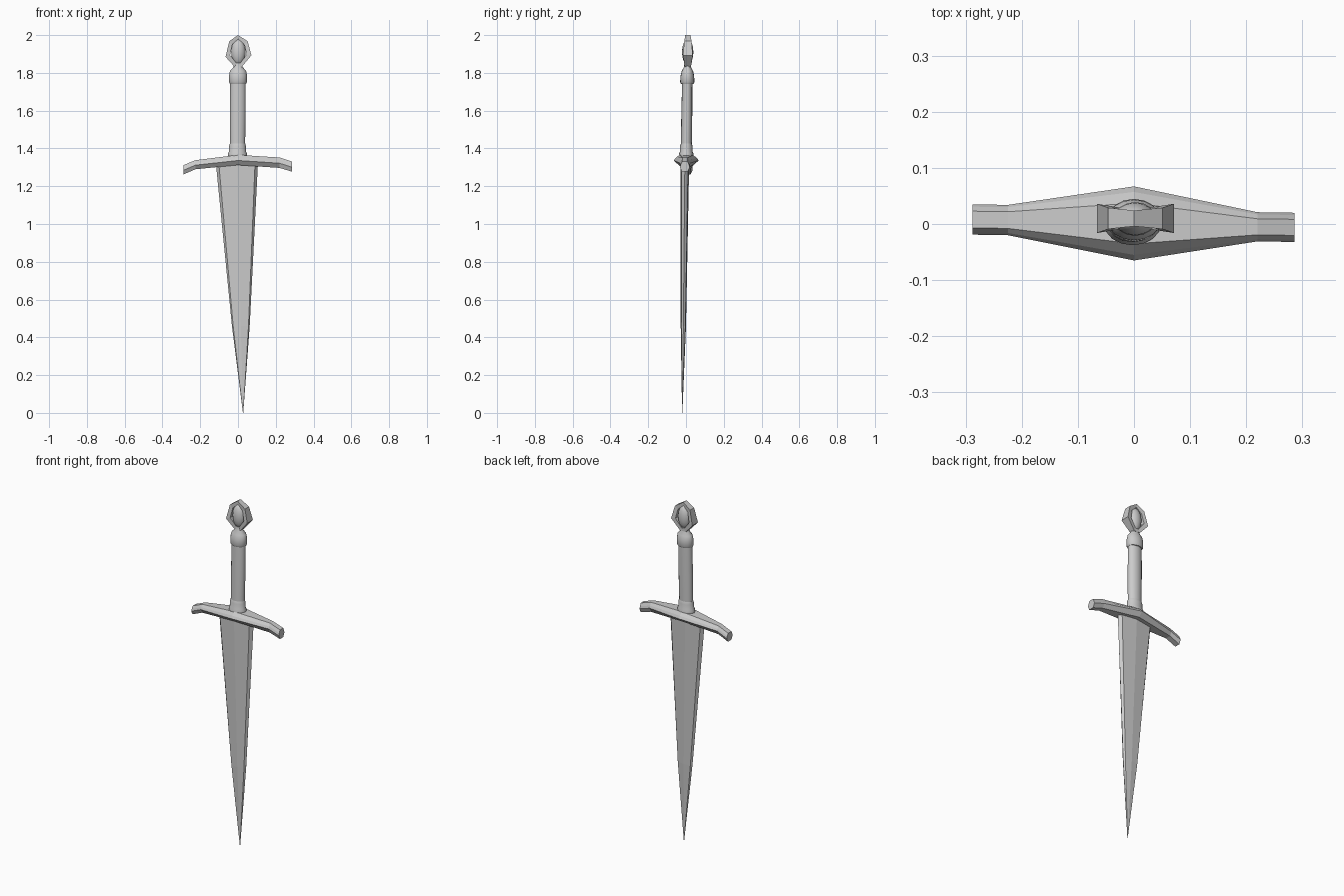
import bpy, bmesh, math
from mathutils import Vector

if "Cube" in bpy.data.objects:
    bpy.data.objects.remove(bpy.data.objects["Cube"])


def finish(name, bm, smooth=None):
    bmesh.ops.recalc_face_normals(bm, faces=bm.faces)
    me = bpy.data.meshes.new(name)
    bm.to_mesh(me)
    bm.free()
    ob = bpy.data.objects.new(name, me)
    bpy.context.collection.objects.link(ob)
    if smooth:
        bpy.ops.object.select_all(action='DESELECT')
        ob.select_set(True)
        bpy.context.view_layer.objects.active = ob
        bpy.ops.object.shade_smooth_by_angle(angle=math.radians(smooth))
    return ob


def loft(name, rings, closed=False, smooth=None):
    """Skin a list of equal-length point rings, capped unless it loops."""
    bm = bmesh.new()
    vs = [[bm.verts.new(p) for p in r] for r in rings]
    n = len(vs[0])
    pairs = list(zip(vs, vs[1:])) + ([(vs[-1], vs[0])] if closed else [])
    for a, b in pairs:
        for i in range(n):
            j = (i + 1) % n
            bm.faces.new((a[i], a[j], b[j], b[i]))
    if not closed:
        bm.faces.new(vs[0])
        bm.faces.new(vs[-1])
    bmesh.ops.remove_doubles(bm, verts=bm.verts, dist=0.00005)
    return finish(name, bm, smooth)


def turned(name, stations, sides=16):
    """Oval turned part along the slightly leaning handle: (z, rx, ry)."""
    rings = []
    for z, rx, ry in stations:
        k = (z - 1.36) / 0.55
        cx, cy = -0.003 + 0.004 * k, 0.001 + 0.008 * k
        rings.append([(cx + rx * math.cos(a), cy + ry * math.sin(a), z)
                      for a in (2 * math.pi * i / sides for i in range(sides))])
    return loft(name, rings, smooth=35)


# Blade: ridged, with bevelled edges (z, centre x, centre y, half width, half thickness)
blade_section = [(1, 0), (.86, .75), (0, 1), (-.86, .75),
                 (-1, 0), (-.86, -.75), (0, -1), (.86, -.75)]
blade = [(1.33, -.006, -.006, .112, .023), (.46, .015, -.014, .047, .014),
         (0, .027, -.02, .0008, .0008)]
loft("blade", [[(cx + u * w, cy + v * t, z) for u, v in blade_section]
               for z, cx, cy, w, t in blade])

# Crossguard: swept facets (x, centre y, half depth, bottom z, top z)
half = [(.55, 1), (.85, .4), (1, -.1), (.6, -1)]
guard_section = half + [(-u, v) for u, v in reversed(half)]
guard = [(-.288, .008, .027, 1.263, 1.312), (-.225, .007, .027, 1.29, 1.338),
         (0, .001, .066, 1.312, 1.366), (.22, -.005, .026, 1.297, 1.352),
         (.286, -.006, .026, 1.277, 1.33)]
loft("crossguard", [[(x, cy + u * d, (lo + hi) / 2 + v * (hi - lo) / 2)
                     for u, v in guard_section] for x, cy, d, lo, hi in guard])

# Handle parts
turned("lower_collar", [(1.355, .05, .038), (1.372, .051, .039), (1.382, .046, .034),
                        (1.41, .045, .034), (1.425, .041, .029)])
turned("grip", [(1.40, .04, .029), (1.59, .042, .029), (1.76, .041, .027)])
turned("upper_collar", [(1.742, .043, .033), (1.752, .048, .038), (1.785, .048, .036),
                        (1.81, .043, .03), (1.832, .024, .018), (1.852, .022, .017)])

# Pommel frame: outer and inner outlines with depth (x, z, half depth)
outer = [(0, 2.0, .014), (.051, 1.968, .019), (.071, 1.893, .026), (.02, 1.832, .016),
         (-.018, 1.832, .016), (-.066, 1.885, .026), (-.046, 1.968, .019)]
inner = [(.001, 1.98, .012), (.034, 1.95, .016), (.046, 1.898, .022), (.01, 1.848, .016),
         (-.006, 1.848, .016), (-.042, 1.894, .022), (-.03, 1.95, .016)]
py = 0.01
loft("pommel_frame", [[(a[0], py - a[2], a[1]), (a[0], py + a[2], a[1]),
                       (b[0], py + b[2], b[1]), (b[0], py - b[2], b[1])]
                      for a, b in zip(outer, inner)], closed=True)

# Pommel gem
bm = bmesh.new()
bmesh.ops.create_uvsphere(bm, u_segments=16, v_segments=10, radius=1)
for v in bm.verts:
    v.co = Vector((.002 + v.co.x * .038, .009 + v.co.y * .03, 1.91 + v.co.z * .068))
finish("pommel_gem", bm, 40)
